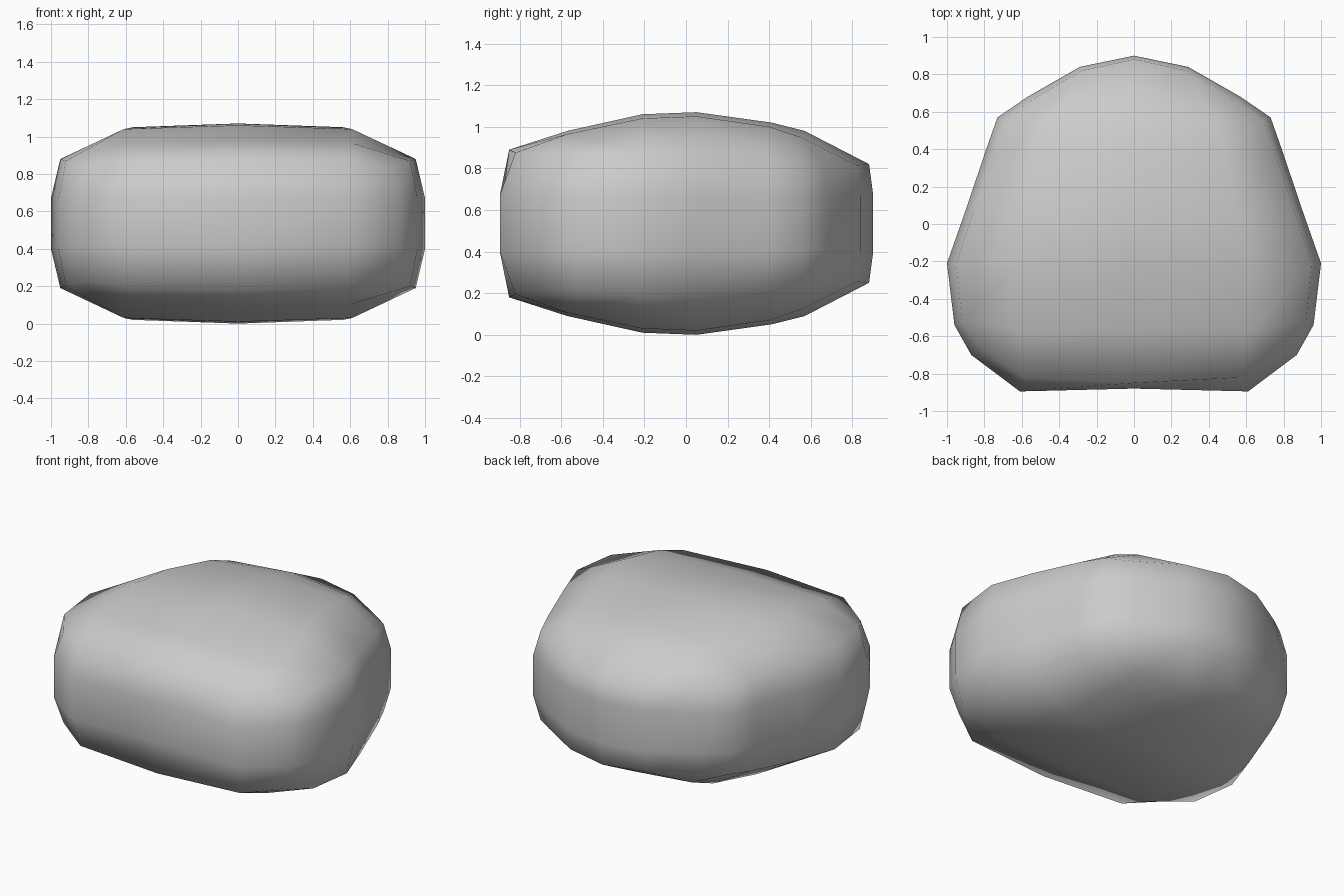
import bpy, bmesh

if "Cube" in bpy.data.objects:
    bpy.data.objects.remove(bpy.data.objects["Cube"])

# Half cross-rows from front to back: (x, y, z) for centre, middle and outer columns of the top cap
ROWS = [
    [(0, -.85, .89), (.59, -.82, .875), (.82, -.67, .84)],
    [(0, -.57, .98), (.61, -.57, .965), (.92, -.52, .87)],
    [(0, -.21, 1.06), (.61, -.21, 1.04), (.95, -.21, .88)],
    [(0, .05, 1.07), (.56, .05, 1.05), (.86, .06, .875)],
    [(0, .41, 1.02), (.48, .40, 1.0), (.75, .39, .85)],
    [(0, .57, .98), (.43, .55, .95), (.69, .55, .83)],
    [(0, .88, .82), (.28, .82, .815), (.55, .66, .81)],
]
# Outline of the upright side band, front centre round to back centre
OUTLINE = [(0, -.88), (.61, -.895), (.87, -.70), (.96, -.54), (1, -.21), (.905, .06),
           (.79, .40), (.73, .57), (.57, .68), (.29, .84), (0, .90)]
HEIGHT = 1.07

bm = bmesh.new()


def full_row(row):
    return [(-x, y, z) for x, y, z in row[:0:-1]] + row


def perimeter(grid):
    right = [r[-1] for r in grid]
    left = [r[0] for r in grid]
    return grid[0][2:4] + right + [grid[-1][3], grid[-1][2], grid[-1][1]] + left[::-1] + [grid[0][1]]


def cap(flip):
    grid = [[bm.verts.new((x, y, HEIGHT - z if flip else z)) for x, y, z in full_row(r)] for r in ROWS]
    for a, b in zip(grid, grid[1:]):
        for i in range(4):
            bm.faces.new((a[i], a[i + 1], b[i + 1], b[i]))
    return perimeter(grid)


def band_ring(z):
    points = OUTLINE + [(-x, y) for x, y in OUTLINE[-2:0:-1]]
    return [bm.verts.new((x, y, z)) for x, y in points]


# Caps and side band joined ring by ring
rings = [cap(True), band_ring(.40), band_ring(.67), cap(False)]
for a, b in zip(rings, rings[1:]):
    n = len(a)
    for i in range(n):
        j = (i + 1) % n
        bm.faces.new((a[i], a[j], b[j], b[i]))
bmesh.ops.recalc_face_normals(bm, faces=bm.faces)
for f in bm.faces:
    f.smooth = True

mesh = bpy.data.meshes.new("rounded_block")
bm.to_mesh(mesh)
bm.free()
bpy.context.collection.objects.link(bpy.data.objects.new("rounded_block", mesh))
